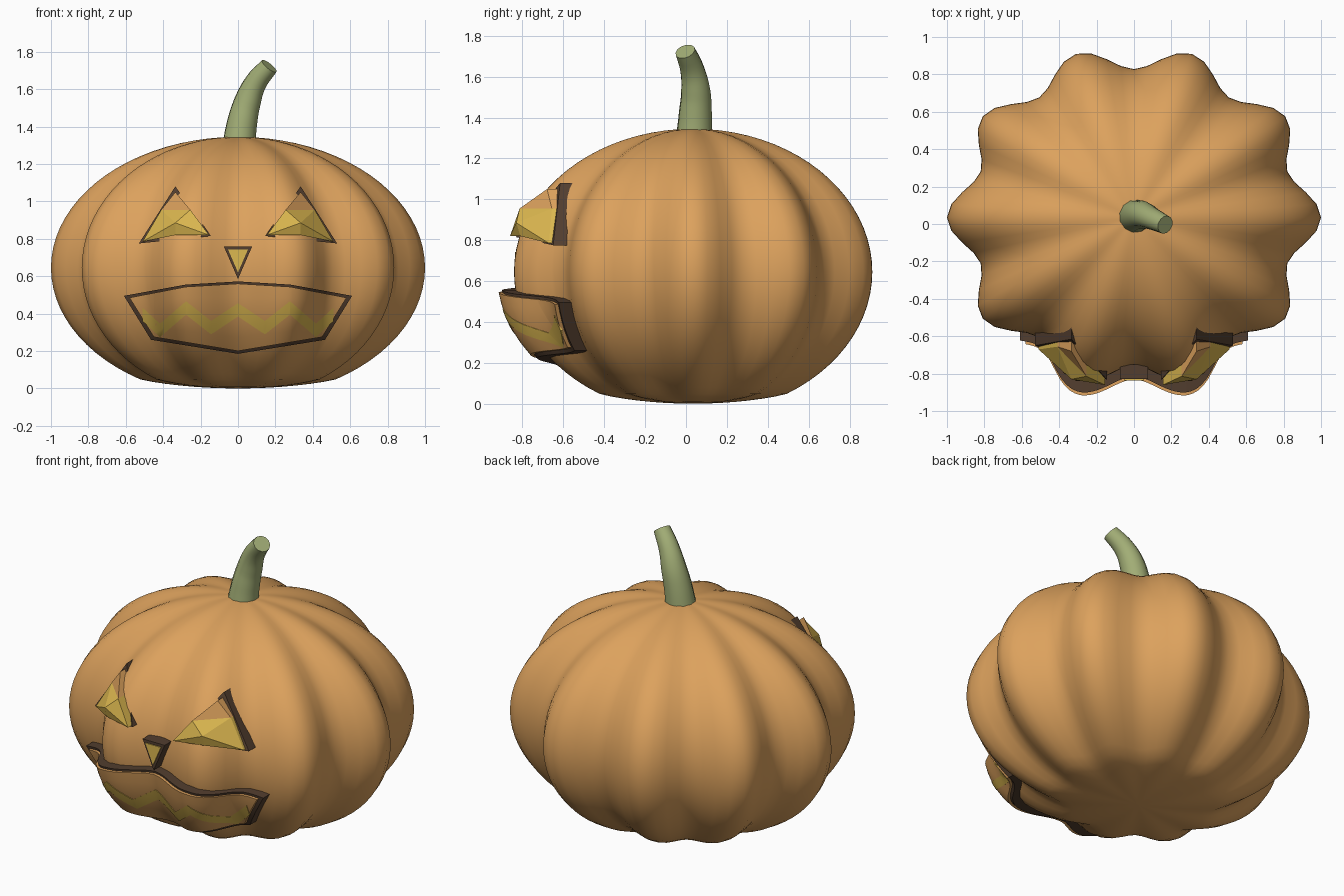
import bpy, bmesh, math

if "Cube" in bpy.data.objects:
    bpy.data.objects.remove(bpy.data.objects["Cube"])

CY, CZ, RY, RZ = 0.035, 0.645, 0.92, 0.70   # body centre and radii


def material(name, rgb):
    m = bpy.data.materials.new(name)
    m.diffuse_color = (*rgb, 1)
    m.use_nodes = True
    m.node_tree.nodes["Principled BSDF"].inputs["Base Color"].default_value = m.diffuse_color
    return m


ORANGE = material("pumpkin_orange", (0.72, 0.36, 0.11))
YELLOW = material("glow_yellow", (0.72, 0.48, 0.08))
BROWN = material("cut_brown", (0.085, 0.048, 0.028))
GREEN = material("stem_green", (0.36, 0.42, 0.18))


def lobe(t):
    return 0.931 + 0.069 * math.cos(10 * t)


def body_y(x, z):
    """y of the front surface of the body at x, z."""
    fac = math.sqrt(1 - ((z - CZ) / RZ) ** 2)
    lo, hi = math.radians(30), math.pi / 2
    for _ in range(30):
        t = (lo + hi) / 2
        if lobe(t) * math.cos(t) * fac > abs(x):
            lo = t
        else:
            hi = t
    return CY - lobe(t) * math.sin(t) * fac * RY


def finish(bm, name, mat, smooth=None):
    bmesh.ops.remove_doubles(bm, verts=bm.verts, dist=1e-5)
    bmesh.ops.recalc_face_normals(bm, faces=bm.faces)
    me = bpy.data.meshes.new(name)
    bm.to_mesh(me)
    bm.free()
    me.materials.append(mat)
    ob = bpy.data.objects.new(name, me)
    bpy.context.collection.objects.link(ob)
    if smooth:
        smooth_by(ob, smooth)
    return ob


def smooth_by(ob, deg):
    bpy.ops.object.select_all(action='DESELECT')
    ob.select_set(True)
    bpy.context.view_layer.objects.active = ob
    bpy.ops.object.shade_smooth_by_angle(angle=math.radians(deg))


def solid(name, verts, faces, depth, mat, smooth=None):
    """Front faces thickened backwards by depth."""
    bm = bmesh.new()
    vs = [bm.verts.new(v) for v in verts]
    for f in faces:
        bm.faces.new([vs[i] for i in f])
    bmesh.ops.remove_doubles(bm, verts=bm.verts, dist=1e-5)
    res = bmesh.ops.extrude_face_region(bm, geom=bm.faces[:], use_keep_orig=True)
    for v in res["geom"]:
        if isinstance(v, bmesh.types.BMVert):
            v.co.y += depth
    return finish(bm, name, mat, smooth)


def interp(pts, x):
    x = abs(x)
    for (x0, z0), (x1, z1) in zip(pts, pts[1:]):
        if x <= x1 + 1e-9:
            return z0 + (z1 - z0) * (x - x0) / (x1 - x0)
    return pts[-1][1]


def wrapped(name, low, high, offset, depth, mat, rows=5):
    """Plate between two mirrored outlines, wrapped over the body front."""
    w = high[-1][0]
    half = {round(w * i / 22, 4) for i in range(23)} | {p[0] for p in low + high}
    xs = sorted({-x for x in half if x} | half)
    verts, faces = [], []
    for x in xs:
        a, b = interp(low, x), interp(high, x)
        for j in range(rows + 1):
            z = a + (b - a) * j / rows
            verts.append((x, body_y(x, z) - offset, z))
    n = rows + 1
    for i in range(len(xs) - 1):
        for j in range(rows):
            faces.append((i * n + j, (i + 1) * n + j, (i + 1) * n + j + 1, i * n + j + 1))
    solid(name, verts, faces, depth, mat, 35)


# ribbed body with flattened base
bm = bmesh.new()
bmesh.ops.create_uvsphere(bm, u_segments=80, v_segments=40, radius=1)
for v in bm.verts:
    t = math.atan2(v.co.y, v.co.x)
    r = lobe(t)
    z = CZ + RZ * v.co.z
    if z < 0.045:
        z = 0.045 + (z - 0.045) * 0.45
    v.co = (v.co.x * r, CY + v.co.y * r * RY, z)
finish(bm, "pumpkin_body", ORANGE, 50)

# bent, tapering stem
cu = bpy.data.curves.new("stem", 'CURVE')
cu.dimensions = '3D'
cu.bevel_depth = 1.0
cu.bevel_resolution = 4
cu.use_fill_caps = True
cu.resolution_u = 5
path = [(0.005, 0.04, 1.30, 0.09), (0.022, 0.046, 1.42, 0.082), (0.05, 0.048, 1.53, 0.073),
        (0.095, 0.03, 1.635, 0.06), (0.167, -0.004, 1.723, 0.05)]
sp = cu.splines.new('BEZIER')
sp.bezier_points.add(len(path) - 1)
for p, (x, y, z, r) in zip(sp.bezier_points, path):
    p.co = (x, y, z)
    p.radius = r
    p.handle_left_type = p.handle_right_type = 'AUTO'
stem = bpy.data.objects.new("stem", cu)
bpy.context.collection.objects.link(stem)
bpy.ops.object.select_all(action='DESELECT')
stem.select_set(True)
bpy.context.view_layer.objects.active = stem
bpy.ops.object.convert(target='MESH')
stem = bpy.context.view_layer.objects.active
stem.data.materials.clear()
stem.data.materials.append(GREEN)
smooth_by(stem, 40)

# eyes: brown cut, yellow glow, orange upper tip
for s, side in ((-1, "left"), (1, "right")):
    def on_body(x, z, off):
        return (s * x, body_y(x, z) - off, z)
    solid("eye_cut_" + side,
          [on_body(0.53, 0.775, 0.07), on_body(0.145, 0.815, 0.045), on_body(0.335, 1.08, 0.06)],
          [(0, 1, 2)], 0.08, BROWN)
    A, B = on_body(0.41, 0.955, 0.065), on_body(0.255, 0.955, 0.06)
    C, D = on_body(0.155, 0.82, 0.07), on_body(0.51, 0.785, 0.085)
    N, M = on_body(0.335, 0.885, 0.067), on_body(0.335, 0.82, 0.015)
    solid("eye_glow_" + side, [A, B, C, D, N, M],
          [(0, 1, 4), (1, 2, 4), (0, 4, 3), (4, 2, 5), (4, 5, 3)], 0.06, YELLOW)
    solid("eye_tip_" + side, [A, B, on_body(0.335, 1.05, 0.075)], [(0, 1, 2)], 0.06, ORANGE)

# nose
for name, k, y, d, mat in (("nose_cut", 1, -0.83, 0.08, BROWN), ("nose_glow", 0.7, -0.836, 0.02, YELLOW)):
    zc = 0.702
    solid(name, [(-0.076 * k, y, zc + 0.058 * k), (0.076 * k, y, zc + 0.058 * k),
                 (0, y, zc - 0.117 * k)], [(0, 1, 2)], d, mat)

# mouth: brown cut, orange teeth plate, yellow zigzag gap
wrapped("mouth_cut", [(0, 0.185), (0.465, 0.26), (0.61, 0.495)],
        [(0, 0.572), (0.28, 0.555), (0.61, 0.495)], 0.062, 0.08, BROWN)
wrapped("mouth_teeth", [(0, 0.2), (0.45, 0.275), (0.58, 0.485)],
        [(0, 0.56), (0.28, 0.543), (0.58, 0.485)], 0.08, 0.03, ORANGE)
zig = [(0, 0.42), (0.144, 0.325), (0.278, 0.43), (0.417, 0.31), (0.51, 0.395)]
wrapped("mouth_glow", [(x, z - 0.036) for x, z in zig], [(x, z + 0.036) for x, z in zig],
        0.083, 0.009, YELLOW, rows=2)
